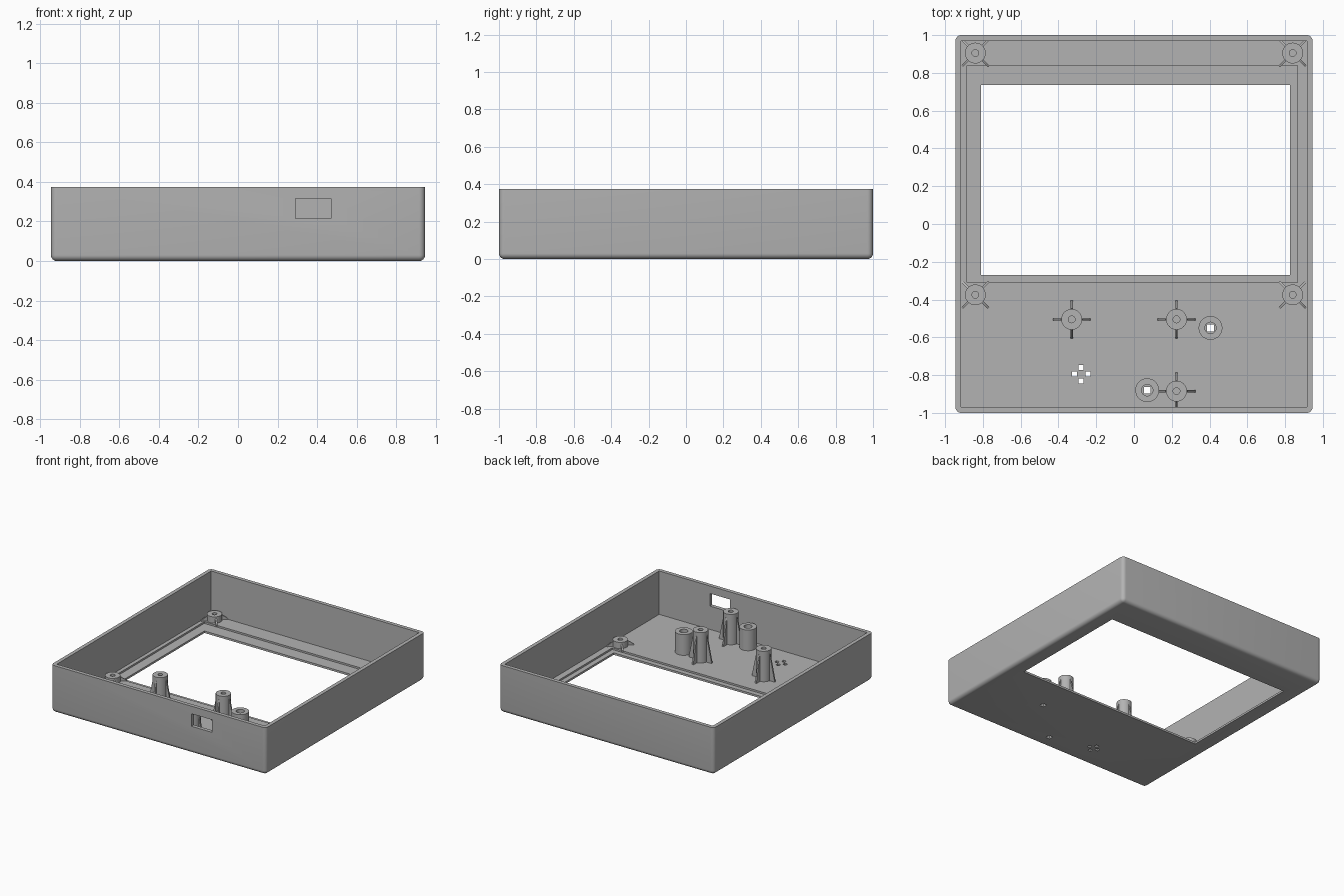
import bpy, bmesh, math
from mathutils import Matrix, Vector

cube = bpy.data.objects.get("Cube")
if cube:
    bpy.data.objects.remove(cube, do_unlink=True)

grey = bpy.data.materials.new("plain grey plastic")
grey.use_nodes = True
colour = (0.45, 0.45, 0.45, 1)
grey.diffuse_color = colour
grey.node_tree.nodes["Principled BSDF"].inputs["Base Color"].default_value = colour

FLOOR, HEIGHT, BASE = 0.03, 0.375, 0.022


def finish(name, bm):
    bmesh.ops.recalc_face_normals(bm, faces=bm.faces)
    mesh = bpy.data.meshes.new(name)
    bm.to_mesh(mesh)
    bm.free()
    mesh.materials.append(grey)
    obj = bpy.data.objects.new(name, mesh)
    bpy.context.collection.objects.link(obj)
    return obj


def smooth(obj):
    bpy.ops.object.select_all(action='DESELECT')
    obj.select_set(True)
    bpy.context.view_layer.objects.active = obj
    bpy.ops.object.shade_smooth_by_angle(angle=math.radians(35))


def box(x, y, z):
    """Box mesh from three (low, high) ranges."""
    bm = bmesh.new()
    bmesh.ops.create_cube(bm, size=1)
    for v in bm.verts:
        v.co = Vector([(r[0] + r[1]) / 2 + c * (r[1] - r[0]) for r, c in zip((x, y, z), v.co)])
    return bm


def cut(target, x, y, z):
    cutter = finish("cutter", box(x, y, z))
    cutter.hide_render = True
    mod = target.modifiers.new("cut", 'BOOLEAN')
    mod.operation, mod.solver, mod.object = 'DIFFERENCE', 'EXACT', cutter
    bpy.context.view_layer.objects.active = target
    bpy.ops.object.modifier_apply(modifier=mod.name)
    bpy.data.objects.remove(cutter, do_unlink=True)


# Case: rounded at the upright corners and the bottom, open at the top
bm = box((-0.945, 0.945), (-1, 1), (0, HEIGHT))
rounded = [e for e in bm.edges if min(v.co.z for v in e.verts) < 0.01]
bmesh.ops.bevel(bm, geom=rounded, offset=0.03, segments=6, profile=0.5, affect='EDGES')
case = finish("case", bm)
cut(case, (-0.915, 0.915), (-0.97, 0.97), (FLOOR, 0.5))

# Screen recess and opening, then the port in the front wall
cut(case, (-0.885, 0.865), (-0.31, 0.84), (0.016, 0.1))
cut(case, (-0.81, 0.825), (-0.27, 0.735), (-0.1, 0.1))
cut(case, (0.29, 0.47), (-1.1, -0.9), (0.215, 0.315))


def floor_hole(x, y, half):
    cut(case, (x - half, x + half), (y - half, y + half), (-0.1, 0.1))


# Sound holes in a diamond
for dx, dy in ((0, 1), (0, -1), (1, 0), (-1, 0)):
    floor_hole(-0.28 + dx * 0.036, -0.795 + dy * 0.036, 0.013)


def add_tube(bm, radius, bore, top):
    profile = [(radius, BASE), (radius, top), (bore, top), (bore, BASE)]
    verts = [bm.verts.new((r, 0, z)) for r, z in profile]
    edges = [bm.edges.new(pair) for pair in zip(verts, verts[1:])]
    bmesh.ops.spin(bm, geom=verts + edges, cent=(0, 0, 0), axis=(0, 0, 1),
                   angle=math.tau, steps=32, use_merge=True)
    bmesh.ops.remove_doubles(bm, verts=bm.verts, dist=0.0005)


def add_rib(bm, reach, top, angle):
    """Sloping fin from the post down to the floor."""
    outline = [(0.045, BASE), (reach, BASE), (reach, FLOOR + 0.005), (0.057, top), (0.045, top)]
    face = bm.faces.new([bm.verts.new((r, -0.006, z)) for r, z in outline])
    out = bmesh.ops.extrude_face_region(bm, geom=[face])["geom"]
    new = [g for g in out if isinstance(g, bmesh.types.BMVert)]
    bmesh.ops.translate(bm, verts=new, vec=(0, 0.012, 0))
    bmesh.ops.rotate(bm, verts=list(face.verts) + new, cent=(0, 0, 0),
                     matrix=Matrix.Rotation(angle, 3, 'Z'))


def post(name, x, y, top, rib_top, turn):
    bm = bmesh.new()
    add_tube(bm, 0.055, 0.018, top)
    for i in range(4):
        add_rib(bm, 0.1, rib_top, turn + i * math.pi / 2)
    obj = finish(name, bm)
    obj.location = (x, y, 0)
    smooth(obj)


# Short screw posts around the screen, with diagonal ribs
for side, x in (("right", -0.84), ("left", 0.84)):
    for end, y in (("front", -0.375), ("back", 0.905)):
        post(f"screen_post_{end}_{side}", x, y, 0.08, 0.065, math.pi / 4)

# Tall circuit board posts
for i, (x, y) in enumerate([(-0.33, -0.505), (0.225, -0.505), (0.225, -0.885)]):
    post(f"board_post_{i + 1}", x, y, 0.272, 0.24, 0)

# Button guides over small holes
for i, (x, y) in enumerate([(0.405, -0.55), (0.07, -0.88)]):
    floor_hole(x, y, 0.018)
    bm = bmesh.new()
    add_tube(bm, 0.063, 0.03, 0.195)
    guide = finish(f"button_guide_{i + 1}", bm)
    guide.location = (x, y, 0)
    smooth(guide)

smooth(case)
